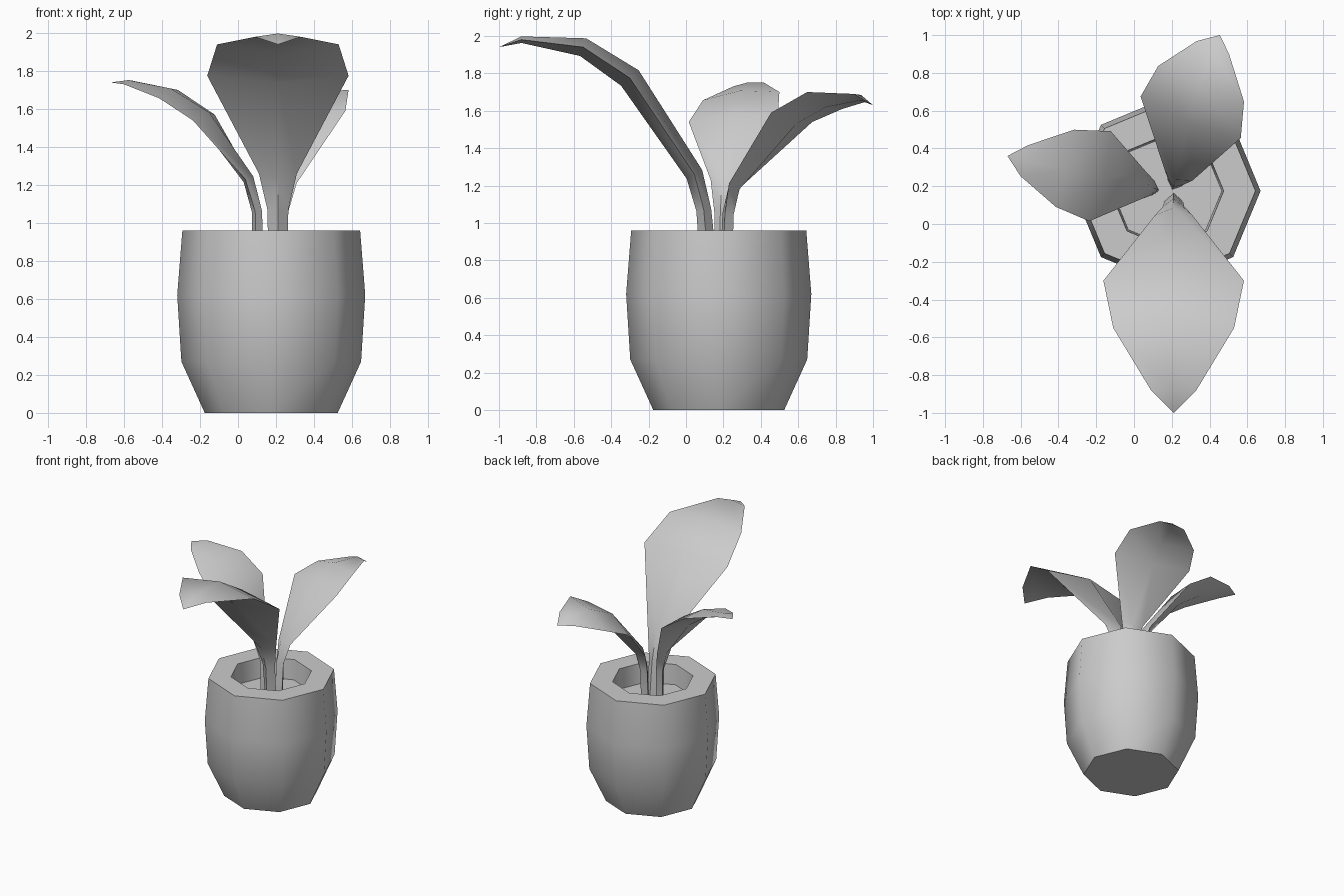
import bpy, bmesh, math
from mathutils import Vector

if "Cube" in bpy.data.objects:
    bpy.data.objects.remove(bpy.data.objects["Cube"], do_unlink=True)

# One plain grey for everything
GREY = (0.6, 0.6, 0.6, 1)
grey = bpy.data.materials.new("plain grey")
grey.use_nodes = True
grey.diffuse_color = GREY
grey.node_tree.nodes["Principled BSDF"].inputs["Base Color"].default_value = GREY


def skin(name, rings, smooth):
    """Join rings of points into a closed skin; a one-point ring makes a tip."""
    bm = bmesh.new()
    rows = [[bm.verts.new(p) for p in ring] for ring in rings]
    for a, b in zip(rows, rows[1:]):
        n = len(a)
        for i in range(n):
            j = (i + 1) % n
            bm.faces.new((a[i], a[j], b[0]) if len(b) == 1 else (a[i], a[j], b[j], b[i]))
    for end in (rows[0], rows[-1]):
        if len(end) > 2:
            bm.faces.new(end)
    bmesh.ops.recalc_face_normals(bm, faces=bm.faces)
    mesh = bpy.data.meshes.new(name)
    bm.to_mesh(mesh)
    bm.free()
    mesh.materials.append(grey)
    obj = bpy.data.objects.new(name, mesh)
    bpy.context.collection.objects.link(obj)
    bpy.ops.object.select_all(action="DESELECT")
    obj.select_set(True)
    bpy.context.view_layer.objects.active = obj
    bpy.ops.object.shade_smooth_by_angle(angle=math.radians(smooth))
    return obj


def octagon(radius, z):
    return [(0.175 + radius * math.cos(k * math.pi / 4),
             0.175 + radius * math.sin(k * math.pi / 4), z) for k in range(8)]


def leaf(name, side_angle, thickness, stations):
    """Stations are centre x, y, z, half width and rise of the side edge."""
    a = math.radians(side_angle)
    centres = [Vector(s[:3]) for s in stations]
    rings = []
    for i, (x, y, z, half, rise) in enumerate(stations[:-1]):
        c = centres[i]
        side = Vector((math.cos(a) * half, math.sin(a) * half, rise))
        along = centres[i + 1] - centres[max(i - 1, 0)]
        up = side.cross(along).normalized() * thickness[i] / 2
        rings.append([c + side, c + up, c - side, c - up])
    rings.append([centres[-1]])
    return skin(name, rings, 42)


# Pot: outer wall, rim, inner wall and soil floor
skin("pot", [octagon(r, z) for r, z in (
    (0.35, 0), (0.473, 0.27), (0.495, 0.62), (0.468, 0.96),
    (0.30, 0.96), (0.29, 0.80))], 50)

# Leaves: thick pointed blades arching outwards
leaf("front_leaf", 0, (0.09, 0.08, 0.095, 0.125, 0.1, 0.035), [
    (0.21, 0.12, 0.78, 0.05, 0), (0.21, 0.095, 1.07, 0.055, 0),
    (0.21, 0.045, 1.26, 0.1, 0), (0.21, -0.30, 1.775, 0.372, 0),
    (0.21, -0.55, 1.94, 0.32, 0), (0.21, -0.88, 1.98, 0.12, 0),
    (0.21, -1.0, 1.94, 0, 0)])
leaf("right_leaf", 76.5, (0.06, 0.055, 0.06, 0.08, 0.065, 0.025), [
    (0.105, 0.185, 0.78, 0.035, 0), (0.10, 0.19, 1.06, 0.04, 0),
    (0.055, 0.20, 1.23, 0.07, 0), (-0.18, 0.253, 1.555, 0.245, 0.015),
    (-0.365, 0.295, 1.678, 0.21, 0.022), (-0.58, 0.335, 1.74, 0.085, 0.01),
    (-0.67, 0.36, 1.74, 0, 0)])
leaf("back_leaf", 157.5, (0.07, 0.065, 0.07, 0.09, 0.075, 0.03), [
    (0.215, 0.215, 0.78, 0.04, 0), (0.22, 0.225, 1.05, 0.045, 0),
    (0.235, 0.26, 1.2, 0.08, -0.01), (0.30, 0.565, 1.565, 0.287, -0.025),
    (0.355, 0.742, 1.655, 0.246, -0.045), (0.418, 0.933, 1.67, 0.093, -0.02),
    (0.455, 1.0, 1.63, 0, 0)])
